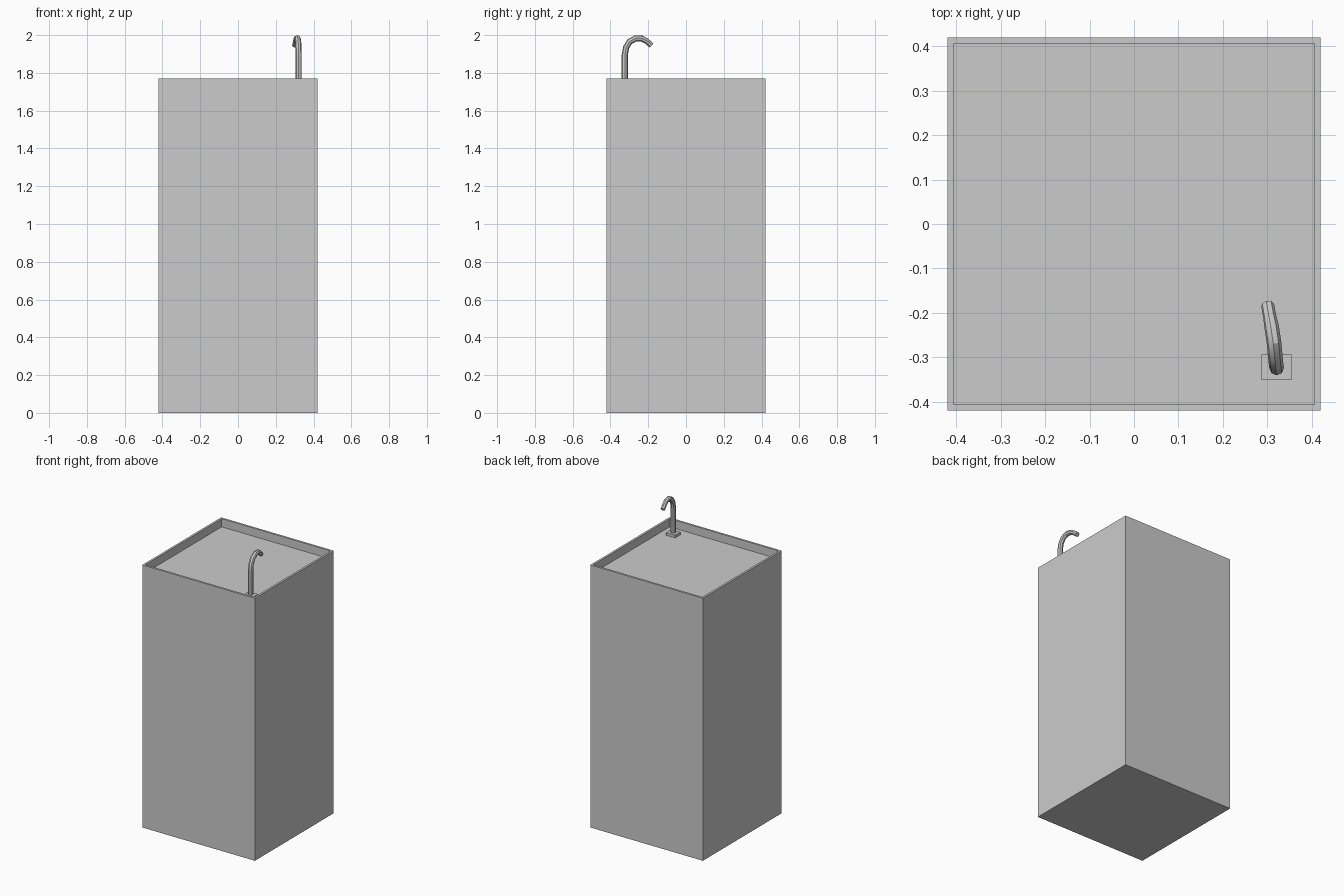
import bpy, bmesh
from mathutils import Vector

if "Cube" in bpy.data.objects:
    bpy.data.objects.remove(bpy.data.objects["Cube"])

H, W, INNER, FLOOR = 1.77, 0.84, 0.80, 1.715


def make_object(name, bm):
    mesh = bpy.data.meshes.new(name)
    bm.to_mesh(mesh)
    bm.free()
    ob = bpy.data.objects.new(name, mesh)
    bpy.context.collection.objects.link(ob)
    return ob


def block(name, lo, hi):
    lo, hi = Vector(lo), Vector(hi)
    bm = bmesh.new()
    bmesh.ops.create_cube(bm, size=1)
    for v in bm.verts:
        v.co = Vector([(lo[i] + hi[i]) / 2 + v.co[i] * (hi[i] - lo[i]) for i in range(3)])
    return bm if name is None else make_object(name, bm)


# Tall cabinet with a shallow tray sunk into its top
bm = block(None, (-W / 2, -W / 2, 0), (W / 2, W / 2, H))
bm.normal_update()
top = max(bm.faces, key=lambda f: f.calc_center_median().z)
bmesh.ops.inset_region(bm, faces=[top], thickness=(W - INNER) / 2)
tray = bmesh.ops.extrude_face_region(bm, geom=[top])
bmesh.ops.translate(bm, vec=(0, 0, FLOOR - H),
                    verts=[g for g in tray["geom"] if isinstance(g, bmesh.types.BMVert)])
if top.is_valid:
    bmesh.ops.delete(bm, geom=[top], context="FACES_ONLY")
bmesh.ops.recalc_face_normals(bm, faces=bm.faces)
make_object("cabinet", bm)

# Mounting plate of the spout
block("spout_plate", (0.287, -0.351, FLOOR - 0.005), (0.355, -0.294, FLOOR + 0.018))

# Hooked spout: an eight-sided tube swept along a bent path
path = [(0.321, -0.324, 1.72), (0.321, -0.324, 1.895), (0.32, -0.317, 1.935),
        (0.318, -0.298, 1.966), (0.315, -0.266, 1.983), (0.310, -0.233, 1.981),
        (0.305, -0.206, 1.966), (0.301, -0.183, 1.945)]
curve = bpy.data.curves.new("spout", "CURVE")
curve.dimensions = "3D"
curve.bevel_depth = 0.0165
curve.bevel_resolution = 2
curve.use_fill_caps = True
spline = curve.splines.new("POLY")
spline.points.add(len(path) - 1)
for p, co in zip(spline.points, path):
    p.co = (*co, 1)
    p.radius = 0.9 if co[2] < 1.98 and co[1] > -0.25 else 1
spout = bpy.data.objects.new("spout", curve)
bpy.context.collection.objects.link(spout)
bpy.context.view_layer.objects.active = spout
spout.select_set(True)
bpy.ops.object.convert(target="MESH")
bpy.ops.object.shade_smooth_by_angle()
